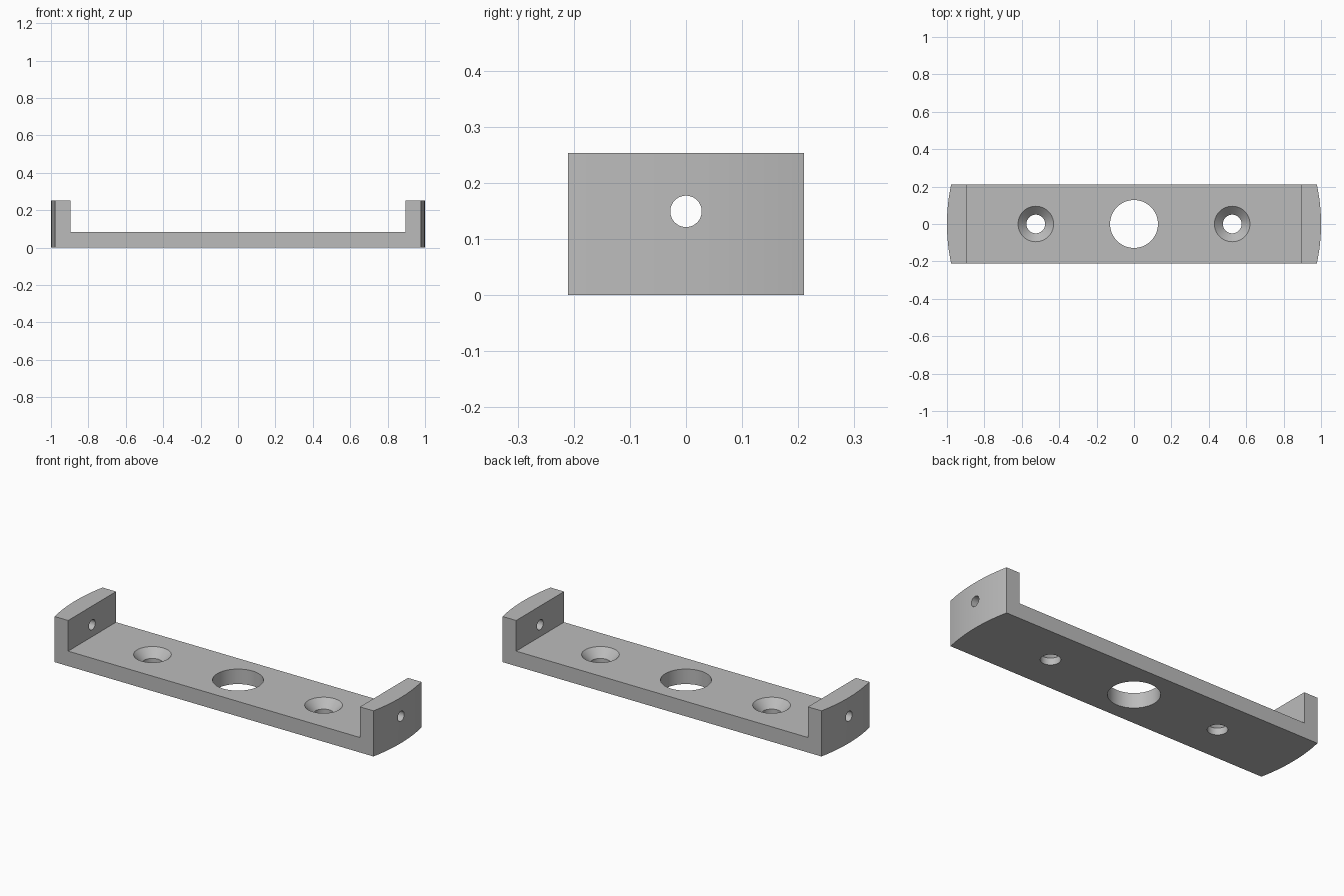
import bpy, bmesh, math

if "Cube" in bpy.data.objects:
    bpy.data.objects.remove(bpy.data.objects["Cube"], do_unlink=True)

HALF_WIDTH, HEIGHT, FLOOR, INNER = 0.21, 0.253, 0.083, 0.895
SINK_X, SINK_R, BORE_R = 0.525, 0.095, 0.05

grey = bpy.data.materials.new("plain grey")
grey.use_nodes = True
grey.diffuse_color = (0.5, 0.5, 0.5, 1)
grey.node_tree.nodes["Principled BSDF"].inputs["Base Color"].default_value = (0.5, 0.5, 0.5, 1)


def make_object(name, bm):
    bmesh.ops.recalc_face_normals(bm, faces=bm.faces)
    mesh = bpy.data.meshes.new(name)
    bm.to_mesh(mesh)
    bm.free()
    mesh.materials.append(grey)
    obj = bpy.data.objects.new(name, mesh)
    bpy.context.collection.objects.link(obj)
    return obj


def extrude_outline(name, points, z0, z1):
    bm = bmesh.new()
    face = bm.faces.new([bm.verts.new((x, y, z0)) for x, y in points])
    top = bmesh.ops.extrude_face_region(bm, geom=[face])["geom"]
    bmesh.ops.translate(bm, vec=(0, 0, z1 - z0),
                        verts=[v for v in top if isinstance(v, bmesh.types.BMVert)])
    return make_object(name, bm)


def lathe_cutter(name, profile, location, rotation=(0, 0, 0), steps=64):
    """Round cutter from (radius, height) rings, closed by a cap at each end."""
    bm = bmesh.new()
    rings = [[bm.verts.new((r * math.cos(math.tau * i / steps),
                            r * math.sin(math.tau * i / steps), z))
              for i in range(steps)] for r, z in profile]
    for a, b in zip(rings, rings[1:]):
        for i in range(steps):
            j = (i + 1) % steps
            bm.faces.new((a[i], a[j], b[j], b[i]))
    bm.faces.new(rings[0])
    bm.faces.new(rings[-1])
    obj = make_object(name, bm)
    obj.location, obj.rotation_euler = location, rotation
    return obj


# Bracket blank: straight sides with ends rounded about the centre
sweep = math.asin(HALF_WIDTH)
angles = [sweep * (i / 12 - 1) for i in range(25)]
outline = [(math.cos(a + turn), math.sin(a + turn)) for turn in (0, math.pi) for a in angles]
bracket = extrude_outline("bracket", outline, 0, HEIGHT)

# Channel between the two end walls
channel = [(-INNER, -0.5), (INNER, -0.5), (INNER, 0.5), (-INNER, 0.5)]
cutters = [extrude_outline("channel_cutter", channel, FLOOR, 0.5)]

# Large centre hole and the cross hole through both end walls
cutters.append(lathe_cutter("centre_hole_cutter", [(0.128, -0.1), (0.128, 0.2)], (0, 0, 0)))
cutters.append(lathe_cutter("end_hole_cutter", [(0.028, -1.2), (0.028, 1.2)],
                            (0, 0, 0.149), (0, math.pi / 2, 0), 48))

# Countersunk screw holes
depth = SINK_R - BORE_R
sink = [(BORE_R, -0.1), (BORE_R, FLOOR - depth), (SINK_R, FLOOR), (SINK_R, 0.15)]
for side, x in (("left", SINK_X), ("right", -SINK_X)):
    cutters.append(lathe_cutter(side + "_screw_hole_cutter", sink, (x, 0, 0)))

for cutter in cutters:
    cutter.hide_render = True
    cutter.hide_viewport = True
    cutter.display_type = 'WIRE'
    mod = bracket.modifiers.new(cutter.name, 'BOOLEAN')
    mod.operation, mod.solver, mod.object = 'DIFFERENCE', 'EXACT', cutter

# Bake the cuts, then drop the cutters
bpy.context.view_layer.update()
evaluated = bracket.evaluated_get(bpy.context.evaluated_depsgraph_get())
finished = bpy.data.meshes.new_from_object(evaluated)
bracket.modifiers.clear()
bracket.data = finished
for cutter in cutters:
    bpy.data.objects.remove(cutter, do_unlink=True)

# Smooth round surfaces, keep edges sharp
bpy.ops.object.select_all(action='DESELECT')
bracket.select_set(True)
bpy.context.view_layer.objects.active = bracket
bpy.ops.object.shade_smooth_by_angle(angle=math.radians(30))
